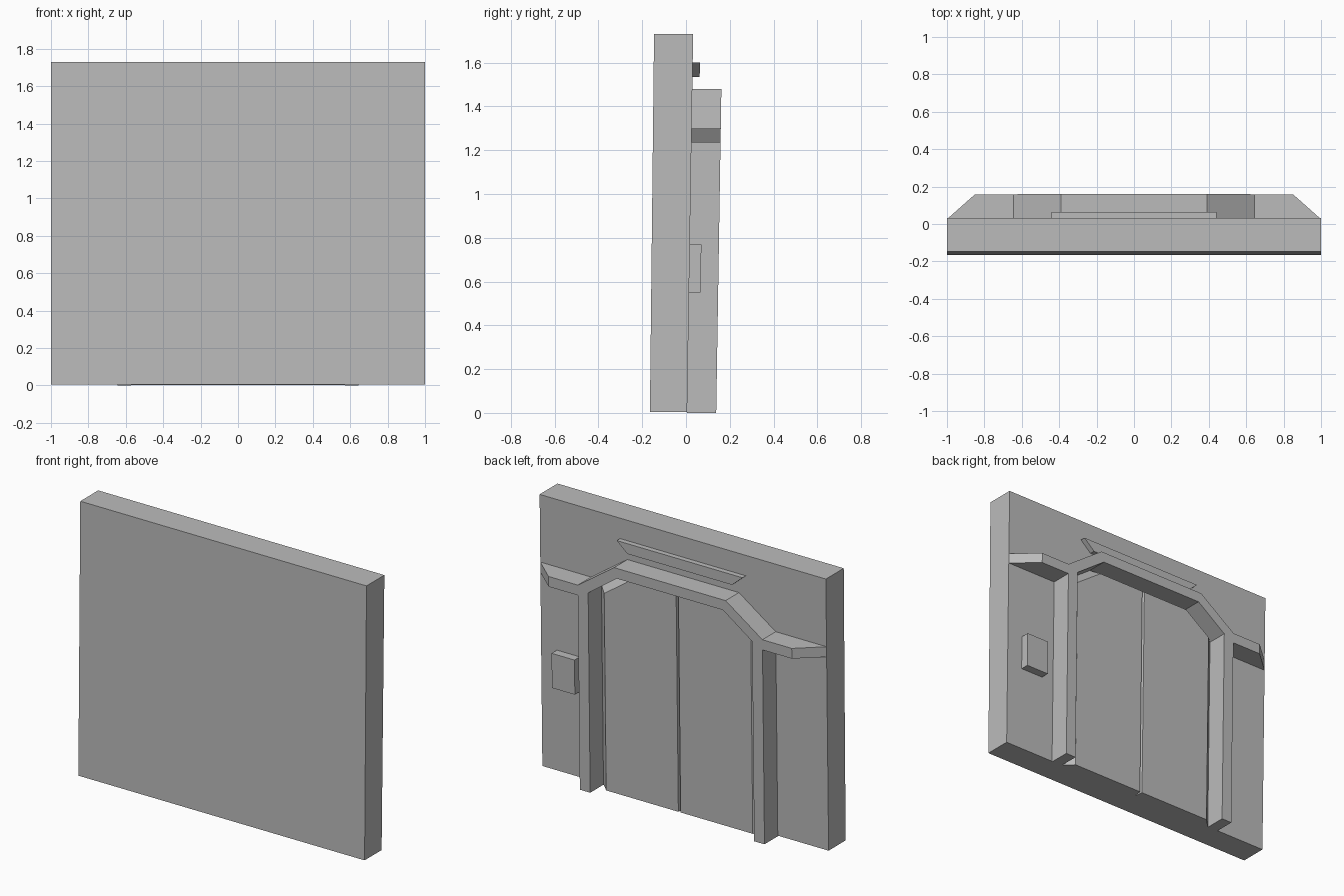
import bpy
import bmesh

old = bpy.data.objects.get("Cube")
if old:
    bpy.data.objects.remove(old, do_unlink=True)

grey = bpy.data.materials.new("plain_grey")
grey.use_nodes = True
grey.diffuse_color = (0.5, 0.5, 0.5, 1)
grey.node_tree.nodes["Principled BSDF"].inputs["Base Color"].default_value = (0.5, 0.5, 0.5, 1)

LEAN = 0.016  # everything tilts slightly backwards


def loft(name, inner, outer, y_inner, y_outer):
    """Solid between two matching x-z outlines on leaning planes."""
    bm = bmesh.new()
    rings = []
    for outline, y in ((inner, y_inner), (outer, y_outer)):
        rings.append([bm.verts.new((x, y + LEAN * z, z)) for x, z in outline])
    a, b = rings
    bm.faces.new(a)
    bm.faces.new(b[::-1])
    for i in range(len(a)):
        j = (i + 1) % len(a)
        bm.faces.new((a[j], a[i], b[i], b[j]))
    bmesh.ops.recalc_face_normals(bm, faces=bm.faces)
    mesh = bpy.data.meshes.new(name)
    bm.to_mesh(mesh)
    bm.free()
    mesh.materials.append(grey)
    obj = bpy.data.objects.new(name, mesh)
    bpy.context.collection.objects.link(obj)
    return obj


def mirrored(half):
    return half + [(-x, z) for x, z in reversed(half)]


def flip(points):
    return [(-x, z) for x, z in points]


def rect(x0, x1, z0, z1):
    return [(x0, z0), (x1, z0), (x1, z1), (x0, z1)]


WALL = 0.005

# Wall slab
slab = rect(-1, 1, 0.004, 1.73)
wall = loft("wall", slab, slab, -0.165, WALL)
for v in wall.data.vertices:
    if v.co.y < -0.1:
        v.co.y -= 0.005 * v.co.z

# Door frame: arch, posts and side ledges with slanted ends
def frame_half(tip):
    return [(0.37, 1.415), (0.573, 1.27), (0.573, 0), (0.645, 0), (0.645, 1.235),
            (tip, 1.235), (tip, 1.30), (0.645, 1.30), (0.39, 1.48)]


loft("door_frame", mirrored(frame_half(1)), mirrored(frame_half(0.85)), WALL, 0.138)

# Pair of bevelled door leaves with a narrow groove between them
base = [(0, 0.003), (0.573, 0.003), (0.573, 1.27), (0.37, 1.415), (0, 1.415)]
face = [(0.008, 0.003), (0.512, 0.003), (0.512, 1.255), (0.335, 1.38), (0.008, 1.38)]
loft("left_door", base, face, WALL, 0.065)
loft("right_door", flip(base), flip(face), WALL, 0.065)

# Tapered plate above the door
plate = mirrored([(0.365, 1.535), (0.44, 1.60)])
loft("sign_plate", plate, plate, WALL, 0.038)

# Control box beside the door
box = rect(0.73, 0.89, 0.55, 0.77)
loft("control_box", box, box, WALL, 0.058)
